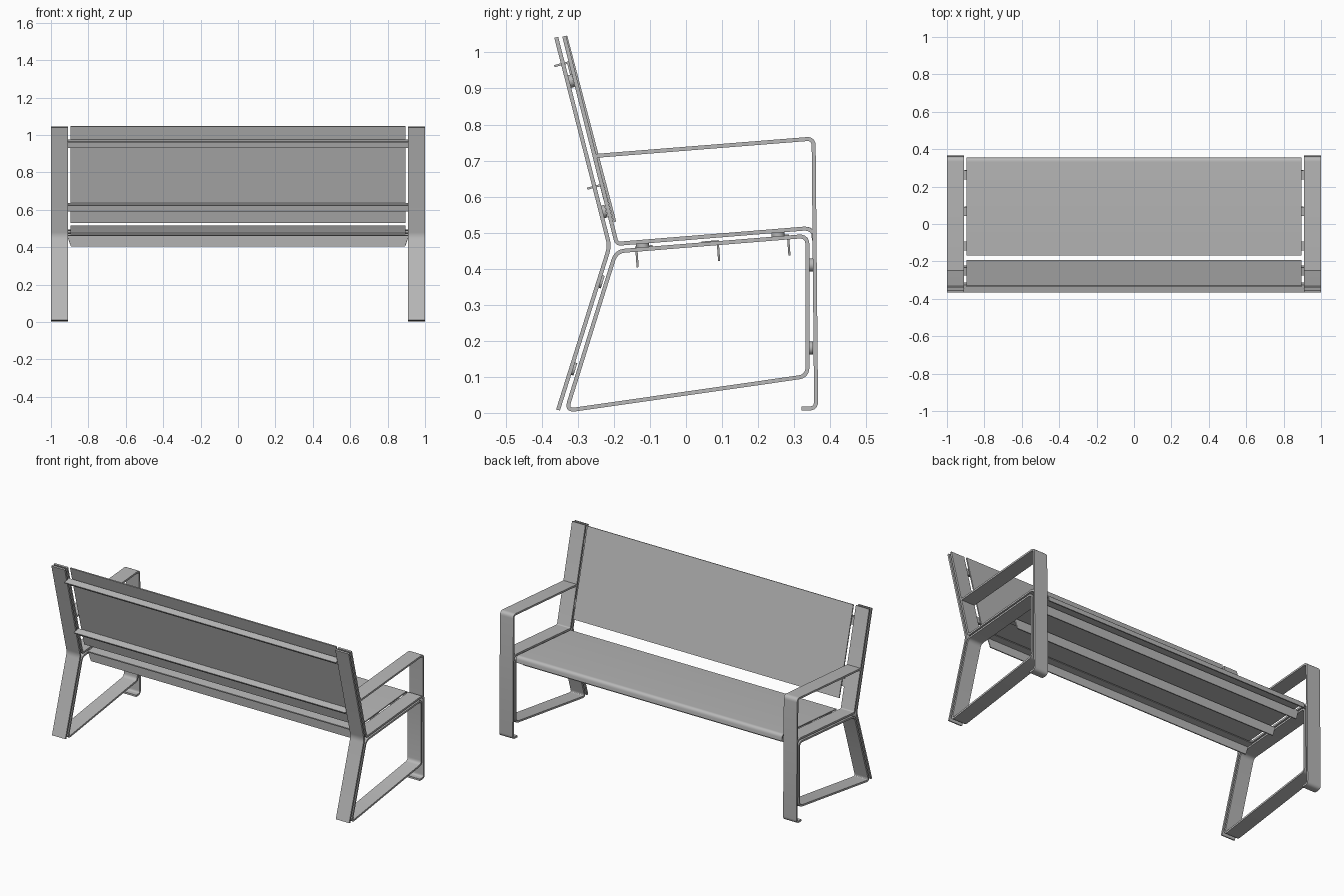
import bpy, bmesh, math
from mathutils import Vector

if "Cube" in bpy.data.objects:
    bpy.data.objects.remove(bpy.data.objects["Cube"], do_unlink=True)

GREY = (0.48, 0.48, 0.48, 1)
steel = bpy.data.materials.new("grey steel")
steel.use_nodes = True
steel.diffuse_color = GREY
steel.node_tree.nodes["Principled BSDF"].inputs["Base Color"].default_value = GREY


def fillet(pts, radius, closed):
    """Round the corners of a (y, z) path."""
    pts = [Vector(p) for p in pts]
    out = []
    for i, p in enumerate(pts):
        if not closed and i in (0, len(pts) - 1):
            out.append(p)
            continue
        before, after = pts[i - 1], pts[(i + 1) % len(pts)]
        a = p + (before - p).normalized() * radius
        b = p + (after - p).normalized() * radius
        for k in range(6):
            t = k / 5
            out.append(a * (1 - t) ** 2 + p * 2 * t * (1 - t) + b * t * t)
    return out


def strip(name, pts, x0, x1, thick=0.011, radius=0.0, closed=False):
    """Bent flat bar: a (y, z) path given thickness and extruded along x."""
    path = fillet(pts, radius, closed) if radius else [Vector(p) for p in pts]
    n = len(path)
    bm = bmesh.new()
    rings = []
    for i, p in enumerate(path):
        d1 = p - path[i - 1] if closed or i else path[1] - p
        d2 = path[(i + 1) % n] - p if closed or i < n - 1 else d1
        n1, n2 = (Vector((-d.y, d.x)).normalized() for d in (d1, d2))
        off = (n1 + n2) * (thick / 2) / (1 + n1.dot(n2))
        rings.append([bm.verts.new((x, q.x, q.y)) for x, q in
                      ((x0, p - off), (x0, p + off), (x1, p + off), (x1, p - off))])
    for i in range(n if closed else n - 1):
        a, b = rings[i], rings[(i + 1) % n]
        for k in range(4):
            m = (k + 1) % 4
            bm.faces.new((a[k], a[m], b[m], b[k]))
    if not closed:
        bm.faces.new(rings[0])
        bm.faces.new(rings[-1])
    bmesh.ops.recalc_face_normals(bm, faces=bm.faces)
    mesh = bpy.data.meshes.new(name)
    bm.to_mesh(mesh)
    bm.free()
    obj = bpy.data.objects.new(name, mesh)
    bpy.context.collection.objects.link(obj)
    finish(obj)
    return obj


def finish(obj):
    obj.data.materials.append(steel)
    bpy.ops.object.select_all(action="DESELECT")
    obj.select_set(True)
    bpy.context.view_layer.objects.active = obj
    bpy.ops.object.shade_smooth_by_angle(angle=math.radians(35))


# Side frames, each of four bent flat bars
BACK_BAR = [(-0.36, 1.042), (-0.212, 0.462), (-0.355, 0.008)]
SEAT_BAR = [(-0.338, 1.045), (-0.192, 0.469), (0.338, 0.512), (0.353, 0.501)]
LEG_LOOP = [(-0.194, 0.448), (0.337, 0.491), (0.337, 0.102), (-0.332, 0.006)]
ARM_BAR = [(-0.25, 0.713), (0.354, 0.761), (0.361, 0.012), (0.32, 0.012)]
# Spacers between bars: y, z and the tilt of the axis from horizontal
SPACERS = [(0.345, 0.41, 0), (0.345, 0.18, 0), (-0.314, 0.123, -17),
           (-0.238, 0.365, -17), (-0.229, 0.558, 14), (-0.32, 0.92, 14),
           (-0.12, 0.464, 94), (0.255, 0.495, 94)]

for side, label in ((1, "left"), (-1, "right")):
    x0, x1 = side * 0.91, side * 1.0
    strip(label + "_back_bar", BACK_BAR, x0, x1, radius=0.02)
    strip(label + "_seat_bar", SEAT_BAR, x0, x1, radius=0.012)
    strip(label + "_leg_loop", LEG_LOOP, x0, x1, radius=0.025, closed=True)
    strip(label + "_arm_and_front_leg", ARM_BAR, x0, x1, radius=0.02)
    for y, z, tilt in SPACERS:
        bpy.ops.mesh.primitive_cylinder_add(
            vertices=24, radius=0.018, depth=0.015, location=(side * 0.955, y, z),
            rotation=(math.radians(90 + tilt), 0, 0))
        spacer = bpy.context.object
        spacer.name = label + "_spacer"
        finish(spacer)

# Sheet panels
W = 0.895
strip("backrest_panel", [(-0.333, 1.046), (-0.197, 0.53)], -W, W, 0.007)
strip("seat_panel", [(-0.168, 0.472), (0.35, 0.514), (0.353, 0.478)],
      -W, W, 0.007, radius=0.018)

# Angle rails under the seat: corner y, z and flange direction
for y, z, way in ((-0.138, 0.465, 1), (0.088, 0.482, -1), (0.283, 0.498, -1)):
    z -= 0.006
    rail = strip("seat_rail", [(y + way * 0.045, z + way * 0.0036), (y, z),
                               (y + 0.004, z - 0.055)], -0.912, 0.912, 0.006)
    low = min(v.co.z for v in rail.data.vertices)
    for v in rail.data.vertices:
        if v.co.z < low + 0.01:
            v.co.x *= 0.98

# Angle rails behind the backrest
for y, z in ((-0.325, 0.972), (-0.234, 0.632)):
    strip("backrest_rail", [(y + 0.008, z - 0.04), (y - 0.002, z),
                            (y - 0.04, z - 0.01)], -0.912, 0.912, 0.006)
